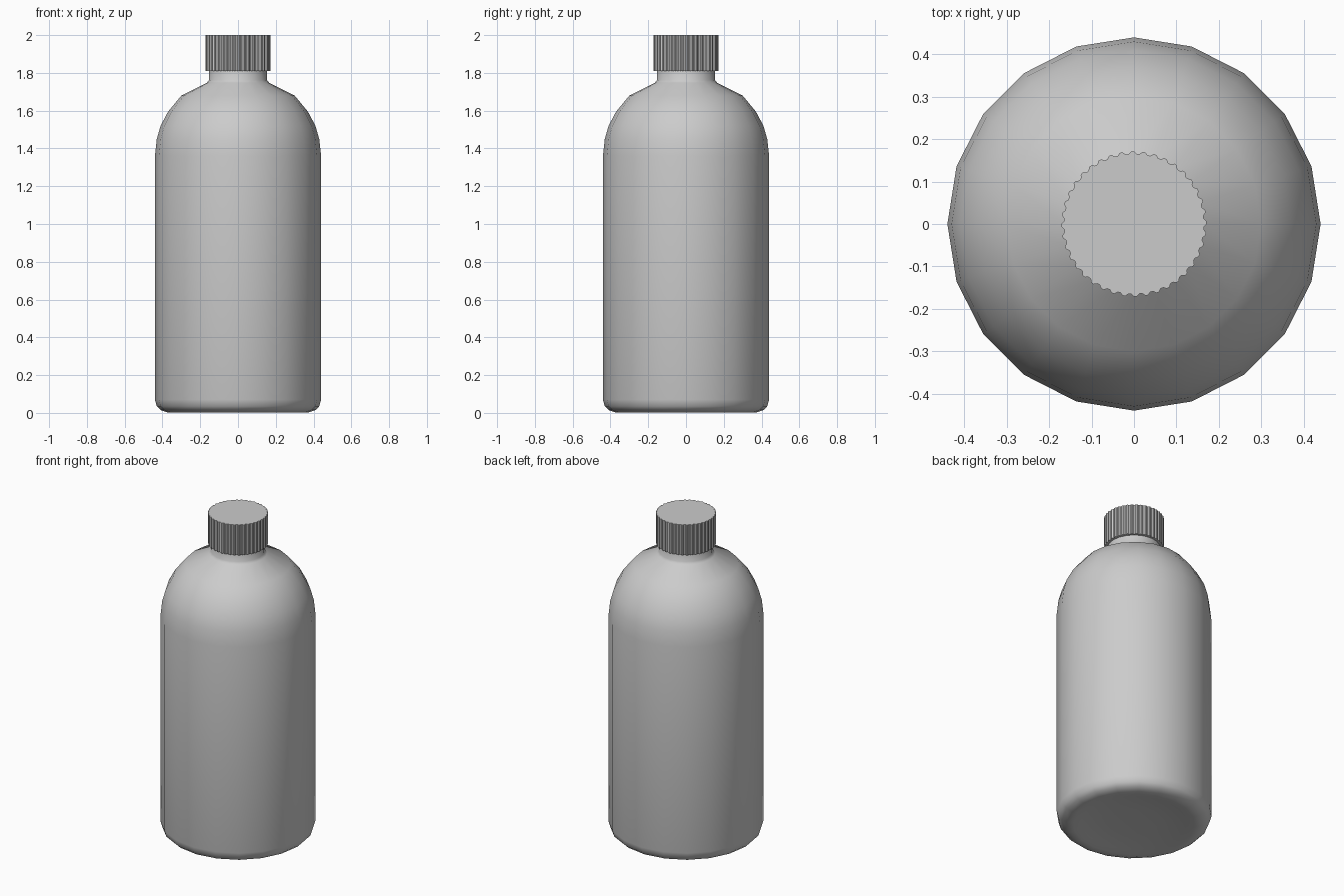
import bpy, bmesh
from math import cos, sin, pi, radians

if "Cube" in bpy.data.objects:
    bpy.data.objects.remove(bpy.data.objects["Cube"])


def loft(name, rings, cap_ends=True):
    """Bridge successive closed rings of points and fill both ends."""
    bm = bmesh.new()
    loops = [[bm.verts.new(p) for p in ring] for ring in rings]
    n = len(loops[0])
    for a, b in zip(loops, loops[1:]):
        for i in range(n):
            j = (i + 1) % n
            bm.faces.new((a[i], a[j], b[j], b[i]))
    if cap_ends:
        bm.faces.new(loops[0][::-1])
        bm.faces.new(loops[-1])
    mesh = bpy.data.meshes.new(name)
    bm.to_mesh(mesh)
    bm.free()
    obj = bpy.data.objects.new(name, mesh)
    bpy.context.collection.objects.link(obj)
    return obj


def smooth(obj, angle):
    bpy.ops.object.select_all(action='DESELECT')
    obj.select_set(True)
    bpy.context.view_layer.objects.active = obj
    bpy.ops.object.shade_smooth_by_angle(angle=radians(angle))


def ring(radii, z):
    n = len(radii)
    return [(r * cos(2 * pi * i / n), r * sin(2 * pi * i / n), z)
            for i, r in enumerate(radii)]


# Bottle body: 20-sided turned profile, slightly recessed base
profile = [(0.14, 0.02), (0.30, 0.012), (0.345, 0.003), (0.375, 0.003),
           (0.41, 0.015), (0.43, 0.035), (0.44, 0.07), (0.44, 1.36),
           (0.43, 1.45), (0.41, 1.52), (0.37, 1.595), (0.30, 1.68),
           (0.165, 1.748), (0.154, 1.762), (0.152, 1.83)]
body = loft("bottle_body", [ring([r] * 20, z) for r, z in profile])
smooth(body, 50)

# Screw cap: ribbed cylinder, two points per rib and two per groove
ribs = 40
outline = [0.171, 0.171, 0.165, 0.165] * ribs
cap = loft("screw_cap", [ring(outline, 1.81), ring(outline, 2.0)])
smooth(cap, 25)
